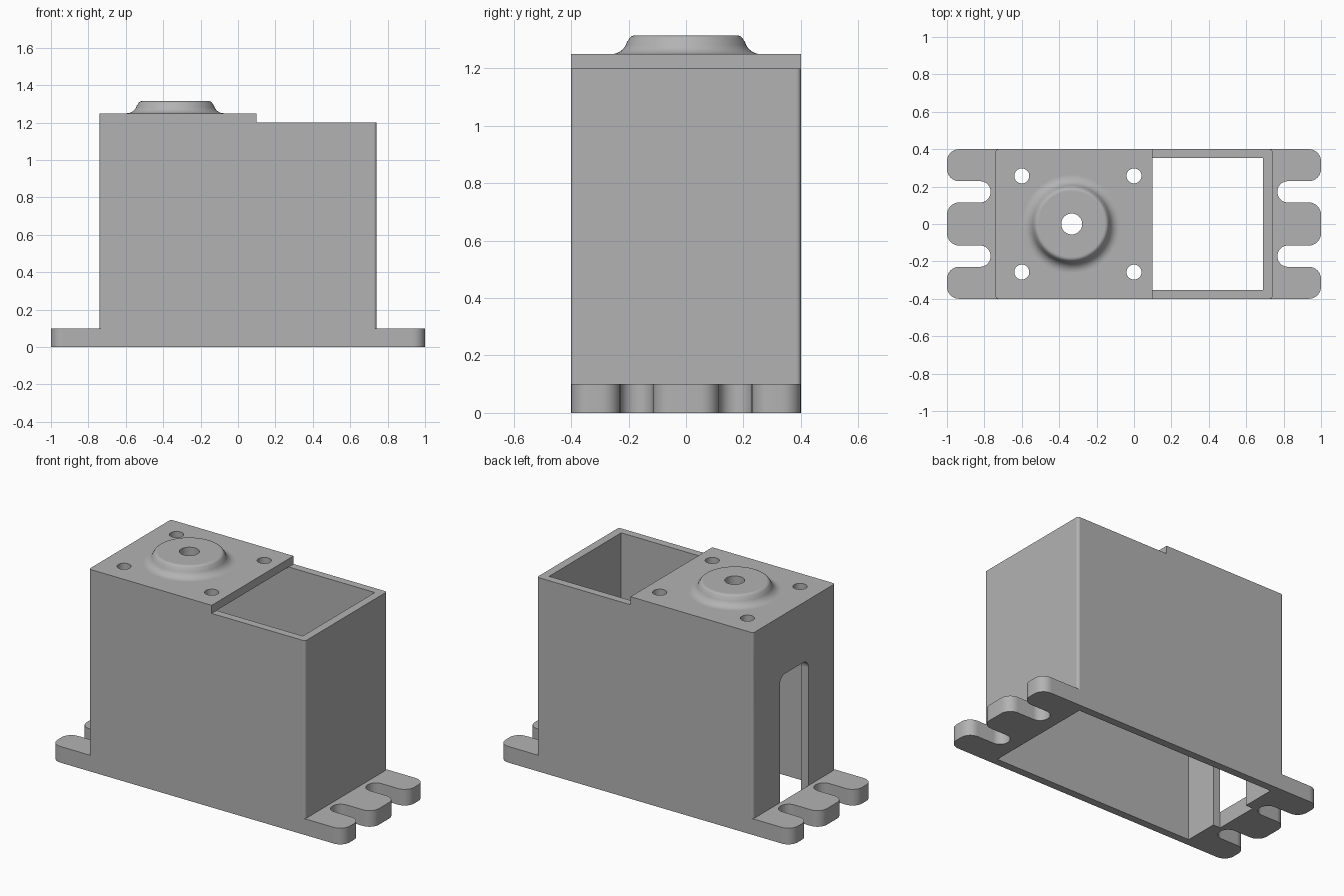
import bpy
import bmesh
from math import cos, sin, pi, radians
from mathutils import Vector, Matrix

if "Cube" in bpy.data.objects:
    bpy.data.objects.remove(bpy.data.objects["Cube"])

grey = bpy.data.materials.new("light grey plastic")
grey.use_nodes = True
grey.diffuse_color = (0.45, 0.45, 0.45, 1)
grey.node_tree.nodes["Principled BSDF"].inputs["Base Color"].default_value = (0.45, 0.45, 0.45, 1)


def rounded(corners, steps=8):
    """Outline with filleted corners, from (x, y, radius) triples."""
    out = []
    n = len(corners)
    for i, (x, y, r) in enumerate(corners):
        p = Vector((x, y))
        if r == 0:
            out.append(p)
            continue
        a = (Vector(corners[i - 1][:2]) - p).normalized()
        b = (Vector(corners[(i + 1) % n][:2]) - p).normalized()
        for k in range(steps + 1):
            t = k / steps * pi / 2
            out.append(p + a * r * (1 - sin(t)) + b * r * (1 - cos(t)))
    return out


def finish(name, bm):
    bmesh.ops.recalc_face_normals(bm, faces=bm.faces)
    mesh = bpy.data.meshes.new(name)
    bm.to_mesh(mesh)
    bm.free()
    mesh.materials.append(grey)
    ob = bpy.data.objects.new(name, mesh)
    bpy.context.collection.objects.link(ob)
    return ob


def prism(name, outline, low, high, matrix=Matrix()):
    bm = bmesh.new()
    face = bm.faces.new([bm.verts.new((p[0], p[1], low)) for p in outline])
    top = bmesh.ops.extrude_face_region(bm, geom=[face])["geom"]
    verts = [v for v in top if isinstance(v, bmesh.types.BMVert)]
    bmesh.ops.translate(bm, verts=verts, vec=(0, 0, high - low))
    bm.transform(matrix)
    return finish(name, bm)


def box(name, x0, x1, y, z0, z1, left=0, right=0):
    return prism(name, rounded([(x0, -y, left), (x1, -y, right), (x1, y, right), (x0, y, left)], 5), z0, z1)


def cylinder(name, x, y, r, z0, z1):
    ring = [(x + r * cos(k * pi / 24), y + r * sin(k * pi / 24)) for k in range(48)]
    return prism(name, ring, z0, z1)


def combine(target, other, operation):
    mod = target.modifiers.new("combine", 'BOOLEAN')
    mod.operation = operation
    mod.solver = 'EXACT'
    mod.object = other
    bpy.context.view_layer.objects.active = target
    bpy.ops.object.modifier_apply(modifier=mod.name)
    bpy.data.objects.remove(other)


# Mounting flange: three rounded fingers at each end, split by open slots
SLOT_IN, SLOT_OUT, SLOT_END, R = 0.115, 0.229, 0.767, 0.056
end = [(1, -0.4, 0.065), (1, -SLOT_OUT, 0.065), (SLOT_END, -SLOT_OUT, R), (SLOT_END, -SLOT_IN, R), (1, -SLOT_IN, 0.065)]
end += [(x, -y, r) for x, y, r in reversed(end)]
case = prism("servo_case", rounded(end + [(-x, -y, r) for x, y, r in end]), 0, 0.1)

# Tall housing and raised lid
combine(case, box("housing", -0.74, 0.74, 0.4, 0, 1.2, 0.015, 0.015), 'UNION')
combine(case, box("lid", -0.74, 0.1, 0.4, 1.1, 1.25, 0.015, 0), 'UNION')

# Hollow interior, open below and at one end of the top
combine(case, box("cavity", -0.69, 0.69, 0.352, -0.1, 1.2), 'DIFFERENCE')
combine(case, box("top_opening", 0.1, 0.69, 0.352, 1, 1.4), 'DIFFERENCE')

# Round-topped doorway in the end wall
door = rounded([(-0.14, 0.1, 0), (0.14, 0.1, 0), (0.14, 0.88, 0.05), (-0.14, 0.88, 0.05)])
to_x = Matrix(((0, 0, 1, 0), (1, 0, 0, 0), (0, 1, 0, 0), (0, 0, 0, 1)))
combine(case, prism("doorway", door, -0.9, -0.6, to_x), 'DIFFERENCE')
combine(case, box("doorway_foot", -0.74, -0.6, 0.14, -0.1, 0.15), 'DIFFERENCE')

# Turned boss with a flared base and rounded rim
BOSS_X = -0.335
profile = [(0, 1.22), (0.26, 1.22)]
for k in range(9):
    t = radians(75) * k / 8
    profile.append((0.26 - 0.056 * sin(t), 1.25 + 0.056 * (1 - cos(t))))
for k in range(7):
    t = radians(20 + 70 * k / 6)
    profile.append((0.178 + 0.023 * cos(t), 1.292 + 0.023 * sin(t)))
profile.append((0, 1.315))
bm = bmesh.new()
verts = [bm.verts.new((r, 0, z)) for r, z in profile]
edges = [bm.edges.new(pair) for pair in zip(verts, verts[1:])]
bmesh.ops.spin(bm, geom=verts + edges, cent=(0, 0, 0), axis=(0, 0, 1), angle=2 * pi, steps=64)
bmesh.ops.remove_doubles(bm, verts=bm.verts, dist=0.0001)
bmesh.ops.translate(bm, verts=bm.verts, vec=(BOSS_X, 0, 0))
combine(case, finish("boss", bm), 'UNION')

# Shaft hole and four screw holes
combine(case, cylinder("shaft_hole", BOSS_X + 0.002, 0, 0.056, 1, 1.5), 'DIFFERENCE')
for x in (-0.6, 0):
    for y in (-0.257, 0.257):
        combine(case, cylinder("screw_hole", x, y, 0.04, 1, 1.5), 'DIFFERENCE')

# Smooth the curves, keep the large and level faces flat
bpy.ops.object.select_all(action='DESELECT')
case.select_set(True)
bpy.context.view_layer.objects.active = case
bpy.ops.object.shade_smooth_by_angle(angle=radians(32))
for face in case.data.polygons:
    if face.area > 0.02 or abs(face.normal.z) > 0.999:
        face.use_smooth = False
